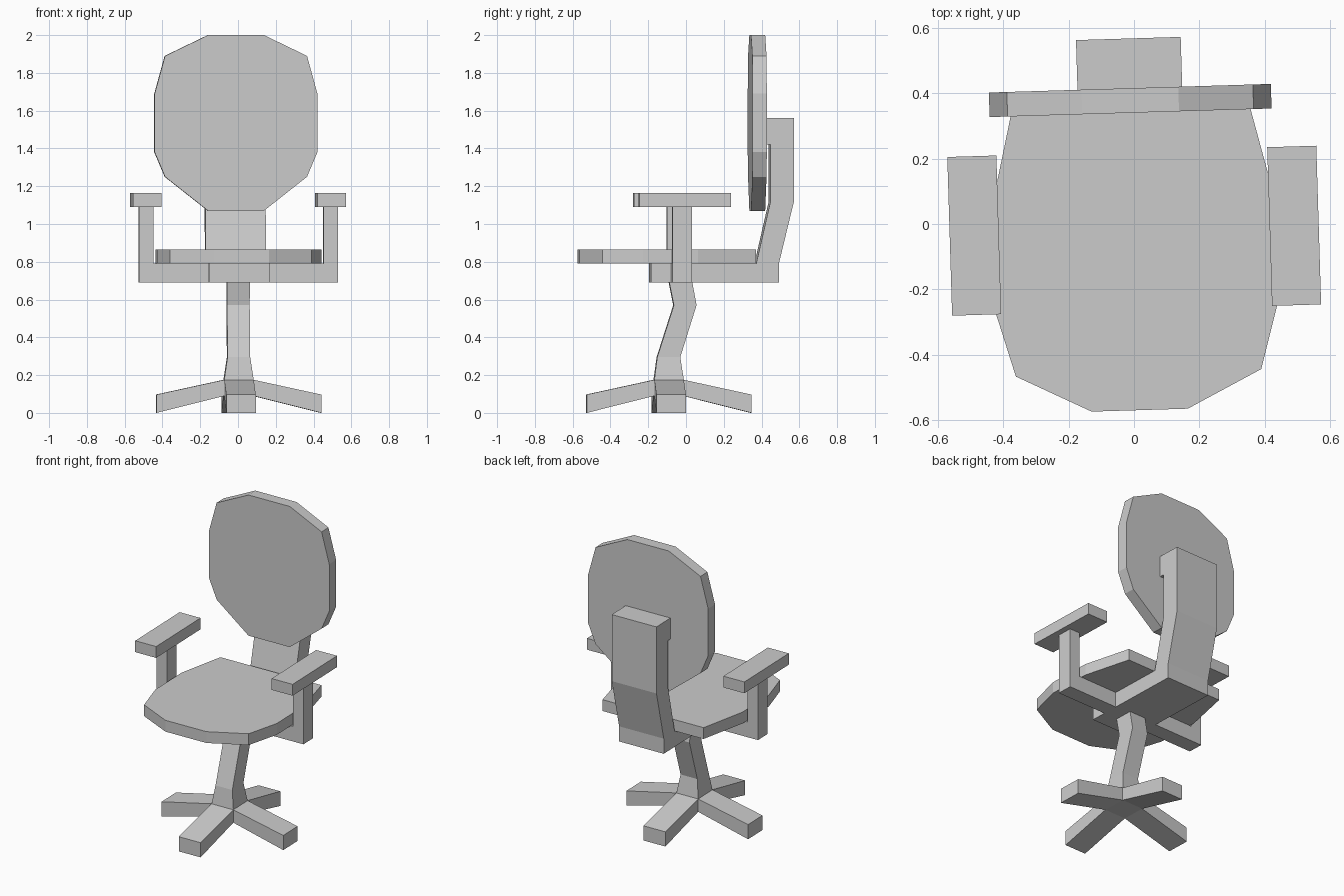
import bpy, bmesh, math

if "Cube" in bpy.data.objects:
    bpy.data.objects.remove(bpy.data.objects["Cube"])

TURN = math.radians(1.75)   # the whole chair is swivelled slightly
HUB_Y = -0.092              # centre of the foot cross


def finish(name, bm, mirror=False):
    bmesh.ops.recalc_face_normals(bm, faces=bm.faces)
    mesh = bpy.data.meshes.new(name)
    bm.to_mesh(mesh)
    bm.free()
    ob = bpy.data.objects.new(name, mesh)
    bpy.context.collection.objects.link(ob)
    ob.rotation_euler.z = TURN
    if mirror:
        ob.modifiers.new("mirror", 'MIRROR').use_mirror_merge = False
    return ob


def loft(name, rings, mirror=False):
    """Closed solid through rings of equal point count."""
    bm = bmesh.new()
    vs = [[bm.verts.new(p) for p in r] for r in rings]
    n = len(vs[0])
    for a, b in zip(vs, vs[1:]):
        for i in range(n):
            j = (i + 1) % n
            bm.faces.new((a[i], a[j], b[j], b[i]))
    bm.faces.new(vs[0])
    bm.faces.new(vs[-1])
    return finish(name, bm, mirror)


def prism(name, pts, axis, lo, hi, mirror=False):
    """Extrude a 2D outline along an axis from lo to hi."""
    put = {'x': lambda p, t: (t, p[0], p[1]),
           'y': lambda p, t: (p[0], t, p[1]),
           'z': lambda p, t: (p[0], p[1], t)}[axis]
    return loft(name, [[put(p, t) for p in pts] for t in (lo, hi)], mirror)


def symmetric(half):
    return half + [(-x, y) for x, y in reversed(half)]


def rect(x0, x1, y0, y1):
    return [(x0, y0), (x1, y0), (x1, y1), (x0, y1)]


# Seat and backrest cushions
prism("seat", symmetric([(0.147, -0.569), (0.375, -0.455), (0.436, -0.24),
                         (0.436, 0.05), (0.362, 0.36)]), 'z', 0.79, 0.865)
prism("backrest", symmetric([(0.148, 1.07), (0.376, 1.25), (0.431, 1.38),
                             (0.431, 1.69), (0.376, 1.89), (0.148, 2.0)]),
      'y', 0.34, 0.415)

# Under-seat plate and back support in one bent bar
prism("back_support", [(-0.19, 0.69), (0.487, 0.69), (0.487, 0.79),
                       (0.567, 1.12), (0.567, 1.56), (0.415, 1.56),
                       (0.415, 1.42), (0.443, 1.42), (0.443, 1.12),
                       (0.367, 0.79), (-0.19, 0.79)], 'x', -0.16, 0.16)

# Arms: L-shaped bracket with a pad on top
prism("arm_bracket", [(0.16, 0.69), (0.526, 0.69), (0.526, 1.09),
                      (0.45, 1.09), (0.45, 0.79), (0.16, 0.79)],
      'y', -0.087, 0.015, mirror=True)
prism("arm_pad", rect(0.414, 0.564, -0.263, 0.222), 'z', 1.09, 1.165, mirror=True)

# Bent stem flaring into the hub: (z, half width, y front, y back)
h = 0.078
stem = [(0.09, h, HUB_Y - h, HUB_Y + h), (0.175, h, HUB_Y - h, HUB_Y + h),
        (0.295, 0.06, -0.154, -0.032), (0.57, 0.06, -0.066, 0.054),
        (0.69, 0.06, -0.09, 0.032)]
loft("stem", [[(x, y, z) for x, y in rect(-w, w, y0, y1)]
              for z, w, y0, y1 in stem])

# Four sloping feet
for k in range(4):
    c, s = round(math.cos(k * math.pi / 2)), round(math.sin(k * math.pi / 2))
    rings = []
    for r, z0, z1 in ((h, 0.09, 0.175), (0.436, 0.0, 0.097)):
        ring = [(r, -h, z0), (r, h, z0), (r, h, z1), (r, -h, z1)]
        rings.append([(x * c - y * s, x * s + y * c + HUB_Y, z) for x, y, z in ring])
    loft(f"foot_{k + 1}", rings)
